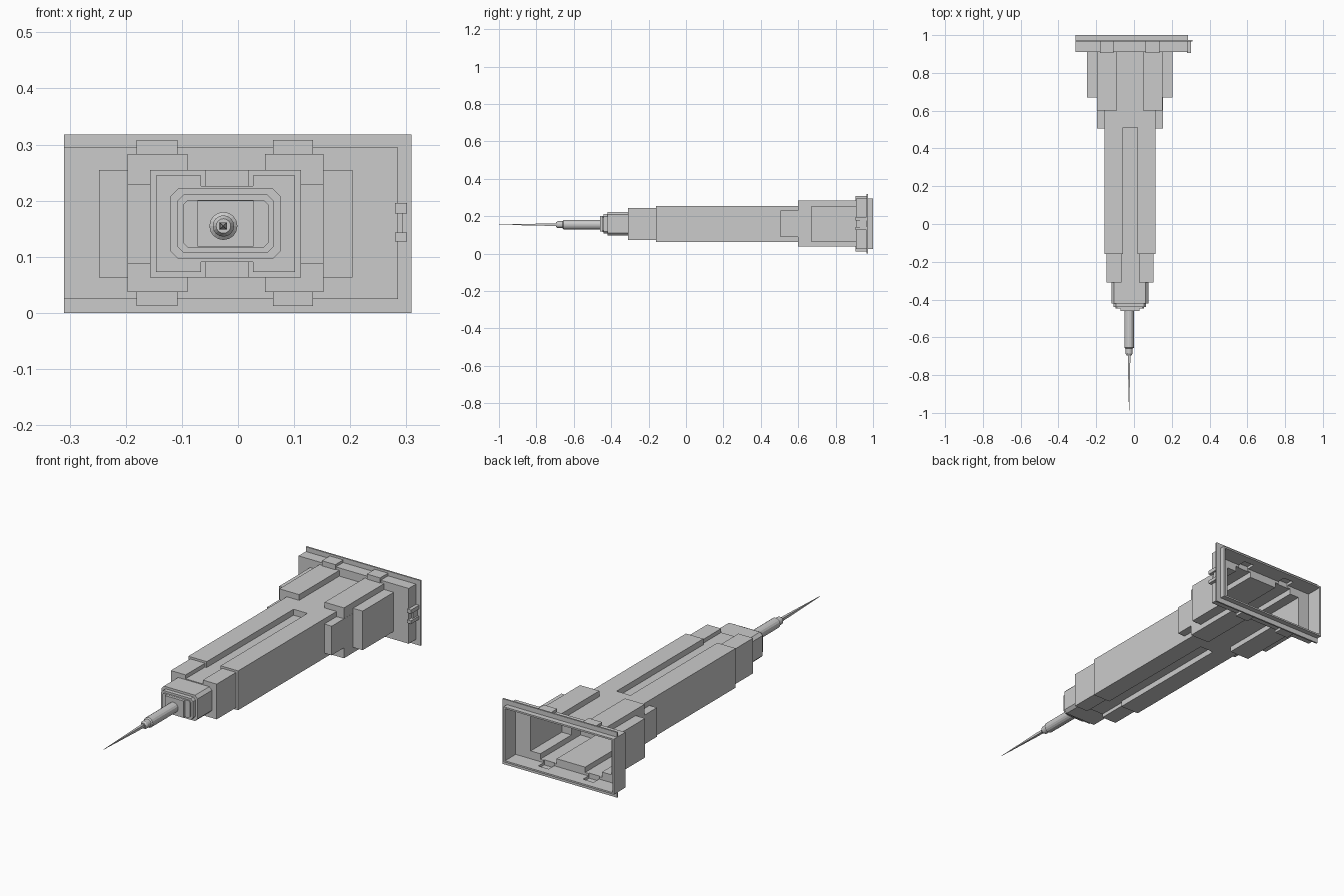
import bpy, bmesh, math
from mathutils import Matrix, Vector

if "Cube" in bpy.data.objects:
    bpy.data.objects.remove(bpy.data.objects["Cube"], do_unlink=True)

CX, CZ = -0.022, 0.159      # long axis of the body
WALL = 0.008


def new_object(name, bm):
    bmesh.ops.recalc_face_normals(bm, faces=bm.faces)
    mesh = bpy.data.meshes.new(name)
    bm.to_mesh(mesh)
    bm.free()
    obj = bpy.data.objects.new(name, mesh)
    bpy.context.collection.objects.link(obj)
    return obj


def prism(x0, x1, y0, y1, z0, z1, chamfer=0.0):
    """Rectangular bar along y, optionally with chamfered long edges."""
    bm = bmesh.new()
    size = Vector((x1 - x0, y1 - y0, z1 - z0))
    mid = Vector((x0 + x1, y0 + y1, z0 + z1)) / 2
    bmesh.ops.create_cube(bm, size=1, matrix=Matrix.Translation(mid) @ Matrix.Diagonal(size.to_4d()))
    if chamfer:
        long_edges = [e for e in bm.edges
                      if abs(e.verts[0].co.y - e.verts[1].co.y) > size.y / 2]
        bmesh.ops.bevel(bm, geom=long_edges, offset=chamfer, segments=1, affect='EDGES')
    return new_object("bar", bm)


def centred(hx, hz, y0, y1, chamfer=0.0):
    return (CX - hx, CX + hx, y0, y1, CZ - hz, CZ + hz, chamfer)


def combine(target, tool, operation):
    mod = target.modifiers.new("combine", 'BOOLEAN')
    mod.operation = operation
    mod.solver = 'EXACT'
    mod.object = tool
    deps = bpy.context.evaluated_depsgraph_get()
    mesh = bpy.data.meshes.new_from_object(target.evaluated_get(deps))
    target.modifiers.clear()
    target.data = mesh
    bpy.data.objects.remove(tool, do_unlink=True)


# Main stepped body, widening toward the open back
bars = [
    centred(0.1345, 0.096, -0.16, 0.95),
    centred(0.124, 0.086, -0.31, 0.0),
    centred(0.098, 0.063, -0.42, -0.1, 0.014),
    centred(0.1745, 0.071, 0.505, 0.95),
    centred(0.226, 0.0955, 0.67, 0.95),
]
# Raised ribs near the flange
for x0, x1 in ((-0.197, -0.09), (0.048, 0.152)):
    bars.append((x0, x1, 0.60, 0.95, 0.037, 0.283))
# Snap bumps on the top and bottom of the flange
for x0, x1 in ((-0.181, -0.108), (0.062, 0.134)):
    bars.append((x0, x1, 0.905, 0.968, 0.012, 0.308))

# Long grooves, above and below
grooves = []
for x0, x1, y0, y1 in ((-0.057, 0.018, -0.2, 0.51), (-0.066, 0.027, -0.33, -0.16)):
    for z0, z1 in ((-0.1, 0.091), (0.226, 0.4)):
        grooves.append((x0, x1, y0, y1, z0, z1))


def resized(bar, d):
    x0, x1, y0, y1, z0, z1, *chamfer = bar
    return (x0 - d, x1 + d, y0 - d, y1 + d, z0 - d, z1 + d, *chamfer)


def stepped_solid(name, inset, back):
    obj = prism(*resized((-0.31, 0.285, 0.91, back, 0.025, 0.295), -inset))
    obj.name = name
    for bar in bars:
        combine(obj, prism(*resized(bar, -inset)), 'UNION')
    for groove in grooves:
        combine(obj, prism(*resized(groove, inset)), 'DIFFERENCE')
    return obj


shell = stepped_solid("hollow_housing", 0, 1.0)

# Thin flange plate
combine(shell, prism(-0.31, 0.309, 0.966, 0.974, 0.0, 0.318), 'UNION')

# Stepped nose on the front cap
combine(shell, prism(*centred(0.0865, 0.052, -0.44, -0.415, 0.012)), 'UNION')
combine(shell, prism(*centred(0.076, 0.042, -0.447, -0.43, 0.008)), 'UNION')
combine(shell, prism(*centred(0.05, 0.041, -0.46, -0.44)), 'UNION')

# Open cavity following the outside steps
cavity = stepped_solid("cavity", WALL, 1.1)
combine(shell, cavity, 'DIFFERENCE')

# Side catch on the flange
for name, x1, y0, z0, z1 in (("upper", 0.301, 0.905, 0.177, 0.196),
                             ("lower", 0.301, 0.905, 0.127, 0.143),
                             ("middle", 0.293, 0.93, 0.14, 0.18)):
    catch = prism(0.28, x1, y0, 0.968, z0, z1)
    catch.name = name + "_side_catch"


def turned(name, profile, sides, turn=0.0):
    """Revolve (radius, y) points about the body axis."""
    bm = bmesh.new()
    rings = []
    for r, y in profile:
        angles = [turn + math.tau * i / sides for i in range(sides)]
        rings.append([bm.verts.new((-0.026 + r * math.cos(a), y, 0.155 + r * math.sin(a)))
                      for a in angles])
    for a, b in zip(rings, rings[1:]):
        for i in range(sides):
            j = (i + 1) % sides
            bm.faces.new((a[i], a[j], b[j], b[i]))
    bm.faces.new(rings[0])
    bm.faces.new(rings[-1])
    return new_object(name, bm)


# Nozzle and needle
turned("nozzle", [(0.025, -0.45), (0.025, -0.655), (0.019, -0.66),
                  (0.019, -0.685), (0.013, -0.695)], 16)
turned("needle", [(0.0095, -0.68), (0.0085, -0.75), (0.0008, -1.0)], 4, math.pi / 4)
